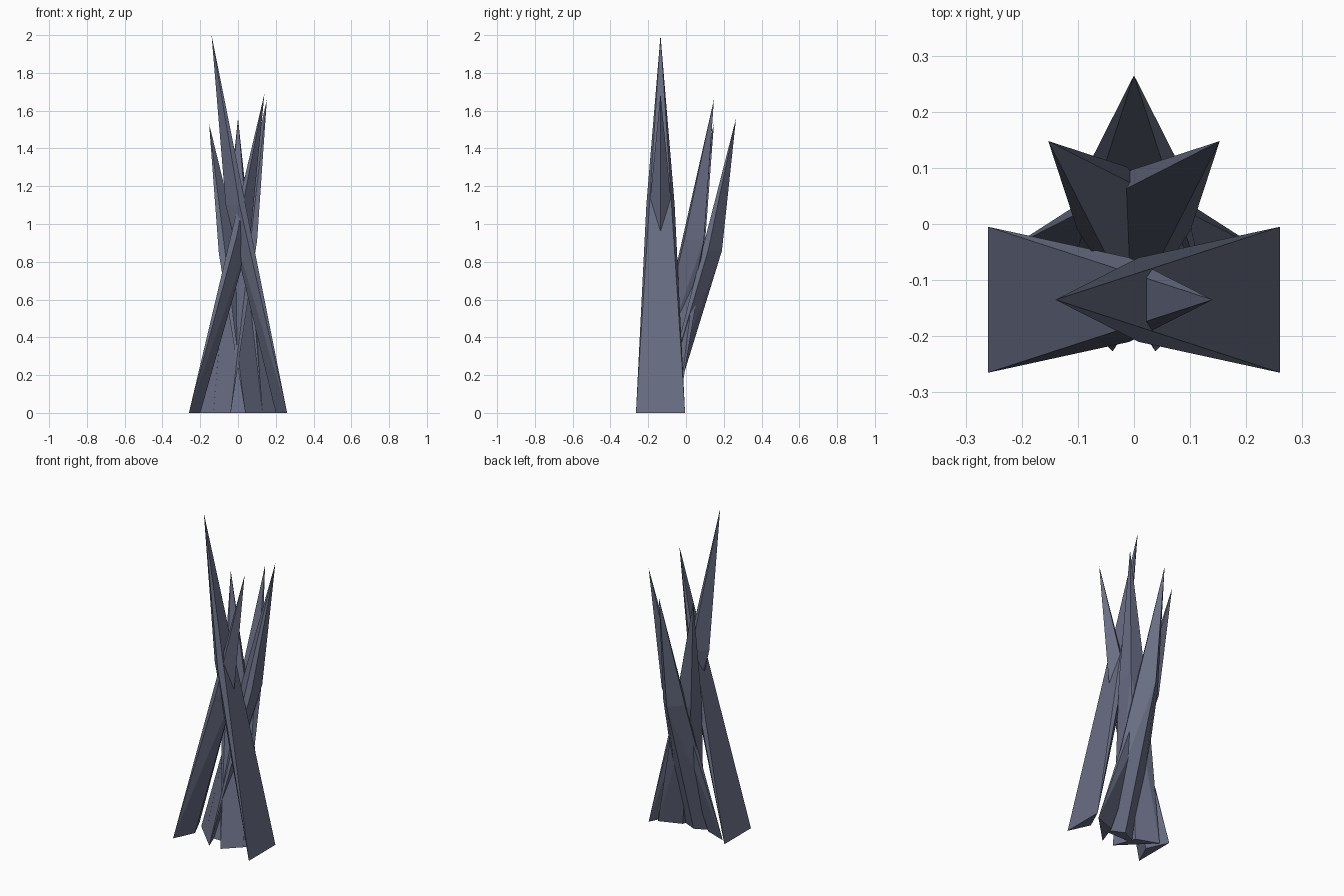
import bpy, bmesh, math
from mathutils import Matrix, Vector

if "Cube" in bpy.data.objects:
    bpy.data.objects.remove(bpy.data.objects["Cube"])

slate = bpy.data.materials.new("slate_crystal")
slate.diffuse_color = (0.14, 0.155, 0.23, 1.0)
slate.use_nodes = True
slate.node_tree.nodes["Principled BSDF"].inputs["Base Color"].default_value = slate.diffuse_color

# One shard leaning along +x, outer base edge on x = 0, height given in units of 1
SHARD = [
    (0.00, -0.13, 0.0), (0.00, 0.13, 0.0), (0.06, 0.0, 0.0),         # flat base triangle
    (0.252, -0.075, 0.55), (0.252, 0.075, 0.55), (0.325, 0.0, 0.55),  # shoulder triangle
    (0.40, 0.0, 1.0),                                                 # tip
]


def make_shard(name, base_x, angle, height):
    """Convex, flat-faced shard leaning in the direction of angle (degrees)."""
    place = Matrix.Translation((base_x, -0.135, 0)) @ Matrix.Rotation(math.radians(angle), 4, 'Z')
    bm = bmesh.new()
    for x, y, z in SHARD:
        bm.verts.new(place @ Vector((x, y, z * height)))
    bmesh.ops.convex_hull(bm, input=bm.verts[:])
    bmesh.ops.recalc_face_normals(bm, faces=bm.faces[:])
    mesh = bpy.data.meshes.new(name)
    bm.to_mesh(mesh)
    bm.free()
    mesh.materials.append(slate)
    obj = bpy.data.objects.new(name, mesh)
    bpy.context.collection.objects.link(obj)


# Crossing front pair, diagonal pair and rear shard
make_shard("tall_front_shard", 0.26, 180, 2.00)
make_shard("short_front_shard", -0.26, 0, 1.69)
make_shard("right_diagonal_shard", -0.13, 45, 1.66)
make_shard("left_diagonal_shard", 0.13, 135, 1.53)
make_shard("rear_shard", 0.0, 90, 1.56)
